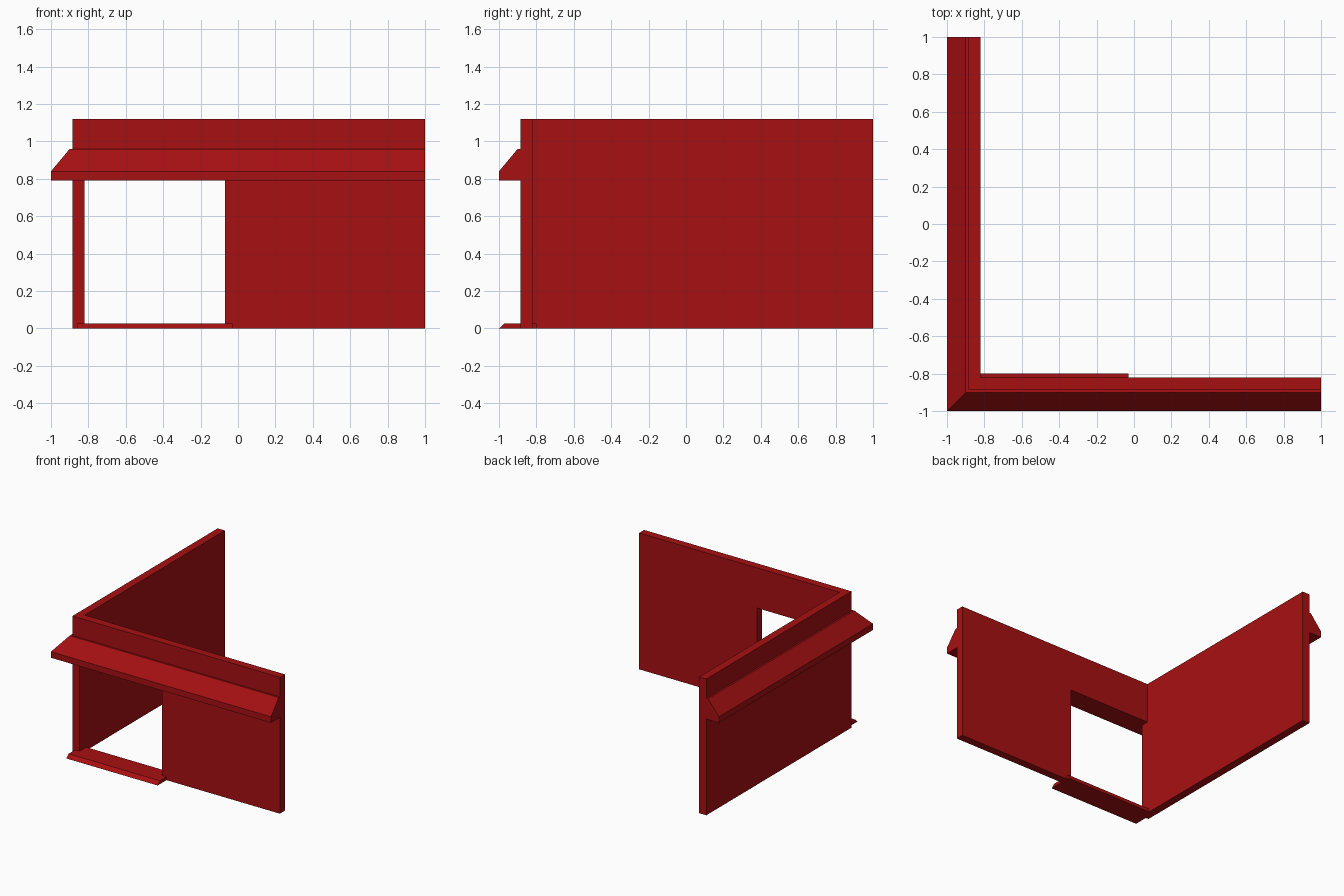
import bpy
import bmesh
from mathutils import Vector

cube = bpy.data.objects.get("Cube")
if cube:
    bpy.data.objects.remove(cube, do_unlink=True)

# Main dimensions
OUTER, INNER, EDGE = -0.885, -0.82, 1.0
HEIGHT, DOOR_TOP = 1.12, 0.79
DOOR_LEFT, DOOR_RIGHT = INNER, -0.07

red = bpy.data.materials.new("dark red")
color = (0.39, 0.005, 0.006, 1)
red.diffuse_color = color
red.use_nodes = True
red.node_tree.nodes["Principled BSDF"].inputs["Base Color"].default_value = color


def loft(name, rings):
    """Join two matching outlines into a closed solid."""
    bm = bmesh.new()
    loops = [[bm.verts.new(p) for p in ring] for ring in rings]
    count = len(loops[0])
    for a, b in zip(loops, loops[1:]):
        for i in range(count):
            j = (i + 1) % count
            bm.faces.new((a[i], a[j], b[j], b[i]))
    bm.faces.new(loops[0])
    bm.faces.new(loops[-1][::-1])
    bmesh.ops.recalc_face_normals(bm, faces=bm.faces)
    mesh = bpy.data.meshes.new(name)
    bm.to_mesh(mesh)
    bm.free()
    mesh.materials.append(red)
    obj = bpy.data.objects.new(name, mesh)
    bpy.context.collection.objects.link(obj)
    return obj


# Front wall with a doorway notch reaching the floor
outline = [(OUTER, 0), (DOOR_LEFT, 0), (DOOR_LEFT, DOOR_TOP),
           (DOOR_RIGHT, DOOR_TOP), (DOOR_RIGHT, 0), (EDGE, 0),
           (EDGE, HEIGHT), (OUTER, HEIGHT)]
loft("front_wall", [[Vector((x, y, z)) for x, z in outline]
                    for y in (OUTER, INNER)])

# Side wall
section = [(OUTER, 0), (INNER, 0), (INNER, HEIGHT), (OUTER, HEIGHT)]
loft("side_wall", [[Vector((x, y, z)) for x, z in section]
                   for y in (INNER, EDGE)])

# Sloped ledge, mitred round the corner: d is the distance plane of the profile
ledge = [(OUTER, DOOR_TOP), (-1, DOOR_TOP), (-1, 0.84), (-0.9, 0.96), (OUTER, 0.96)]
loft("ledge", [[Vector((EDGE, d, z)) for d, z in ledge],
               [Vector((d, d, z)) for d, z in ledge],
               [Vector((d, EDGE, z)) for d, z in ledge]])

# Door sill with a chamfered front edge
sill = [(-1, 0), (-0.8, 0), (-0.8, 0.027), (-0.97, 0.027)]
loft("door_sill", [[Vector((x, y, z)) for y, z in sill]
                   for x in (-0.86, -0.03)])
